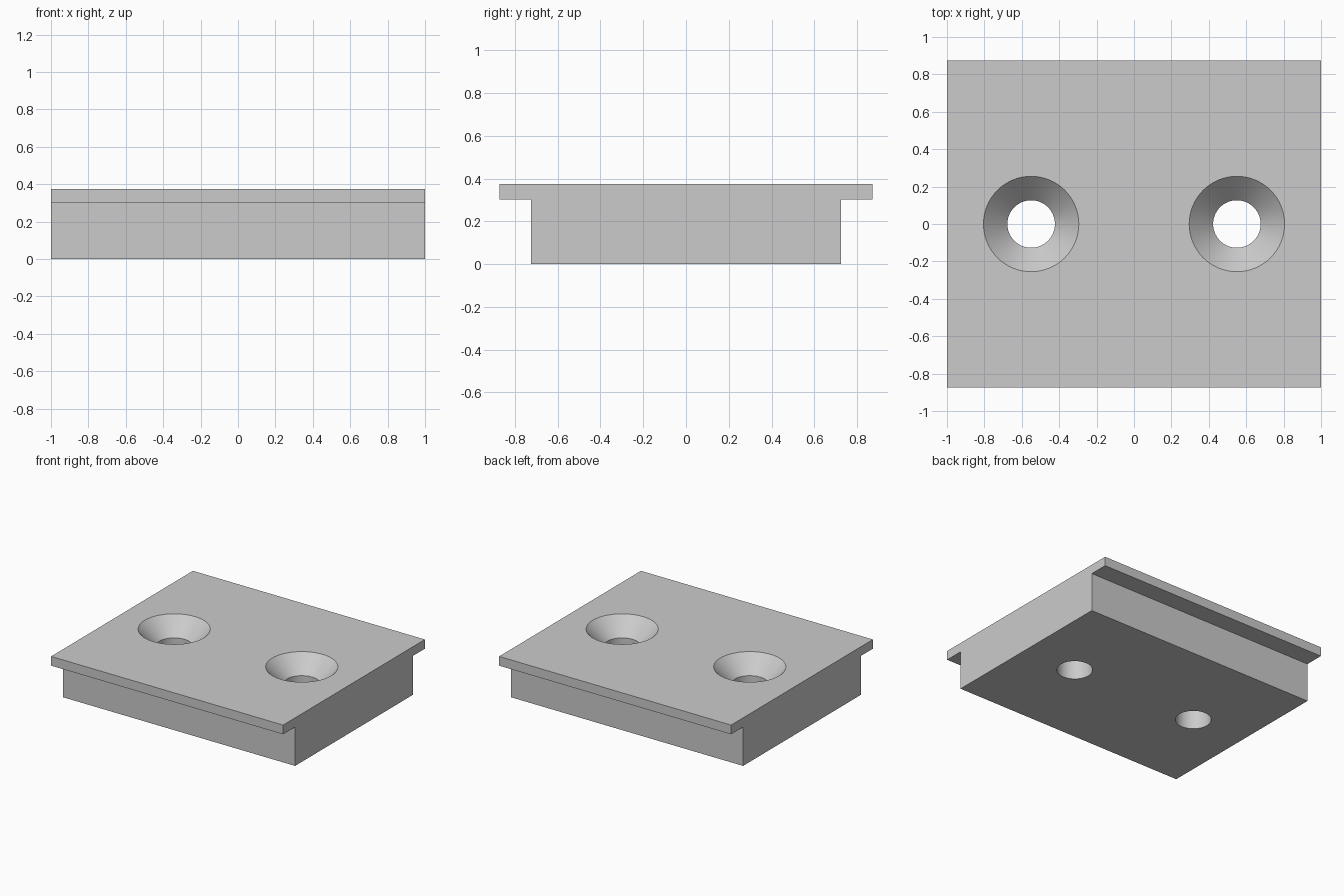
import bpy
import bmesh
from math import radians

if "Cube" in bpy.data.objects:
    bpy.data.objects.remove(bpy.data.objects["Cube"])

HALF_LENGTH = 1.0
HEIGHT = 0.375
LIP_Z = 0.303
BODY_Y, LIP_Y = 0.725, 0.873
HOLE_X, HOLE_R, SINK_R = 0.55, 0.127, 0.255

grey = bpy.data.materials.new("plain grey")
grey.use_nodes = True
colour = (0.6, 0.6, 0.6, 1)
grey.diffuse_color = colour
grey.node_tree.nodes["Principled BSDF"].inputs["Base Color"].default_value = colour


def make_object(name, bm):
    bmesh.ops.recalc_face_normals(bm, faces=bm.faces)
    mesh = bpy.data.meshes.new(name)
    bm.to_mesh(mesh)
    bm.free()
    mesh.materials.append(grey)
    obj = bpy.data.objects.new(name, mesh)
    bpy.context.collection.objects.link(obj)
    return obj


def extruded_plate(name):
    """T-shaped section swept along x."""
    half = [(BODY_Y, 0), (BODY_Y, LIP_Z), (LIP_Y, LIP_Z), (LIP_Y, HEIGHT)]
    section = half + [(-y, z) for y, z in reversed(half)]
    bm = bmesh.new()
    face = bm.faces.new([bm.verts.new((-HALF_LENGTH, y, z)) for y, z in section])
    swept = bmesh.ops.extrude_face_region(bm, geom=[face])["geom"]
    verts = [v for v in swept if isinstance(v, bmesh.types.BMVert)]
    bmesh.ops.translate(bm, verts=verts, vec=(2 * HALF_LENGTH, 0, 0))
    # The extrusion keeps the starting cap, so both ends are closed
    return make_object(name, bm)


def countersunk_cutter(name, x):
    """Straight bore that opens into a 45 degree cone above the top face."""
    over = 0.05
    profile = [(HOLE_R, -over), (HOLE_R, HEIGHT - (SINK_R - HOLE_R)),
               (SINK_R + over, HEIGHT + over)]
    bm = bmesh.new()
    rings = []
    for radius, z in profile:
        ring = bmesh.ops.create_circle(bm, segments=64, radius=radius)["verts"]
        bmesh.ops.translate(bm, verts=ring, vec=(x, 0, z))
        rings.append(ring)
    for low, high in zip(rings, rings[1:]):
        for i in range(len(low)):
            bm.faces.new((low[i - 1], low[i], high[i], high[i - 1]))
    bm.faces.new(rings[0])
    bm.faces.new(rings[-1])
    cutter = make_object(name, bm)
    cutter.hide_render = True
    return cutter


# Plate with two countersunk screw holes
plate = extruded_plate("mounting_plate")
bpy.ops.object.select_all(action="DESELECT")
plate.select_set(True)
bpy.context.view_layer.objects.active = plate
for side, x in (("left", HOLE_X), ("right", -HOLE_X)):
    cutter = countersunk_cutter(side + "_hole_cutter", x)
    cut = plate.modifiers.new(side + " hole", "BOOLEAN")
    cut.operation = "DIFFERENCE"
    cut.solver = "EXACT"
    cut.object = cutter
    bpy.ops.object.modifier_apply(modifier=cut.name)
    bpy.data.objects.remove(cutter)

# Smooth hole walls, crisp edges elsewhere
bpy.ops.object.shade_smooth_by_angle(angle=radians(30))
